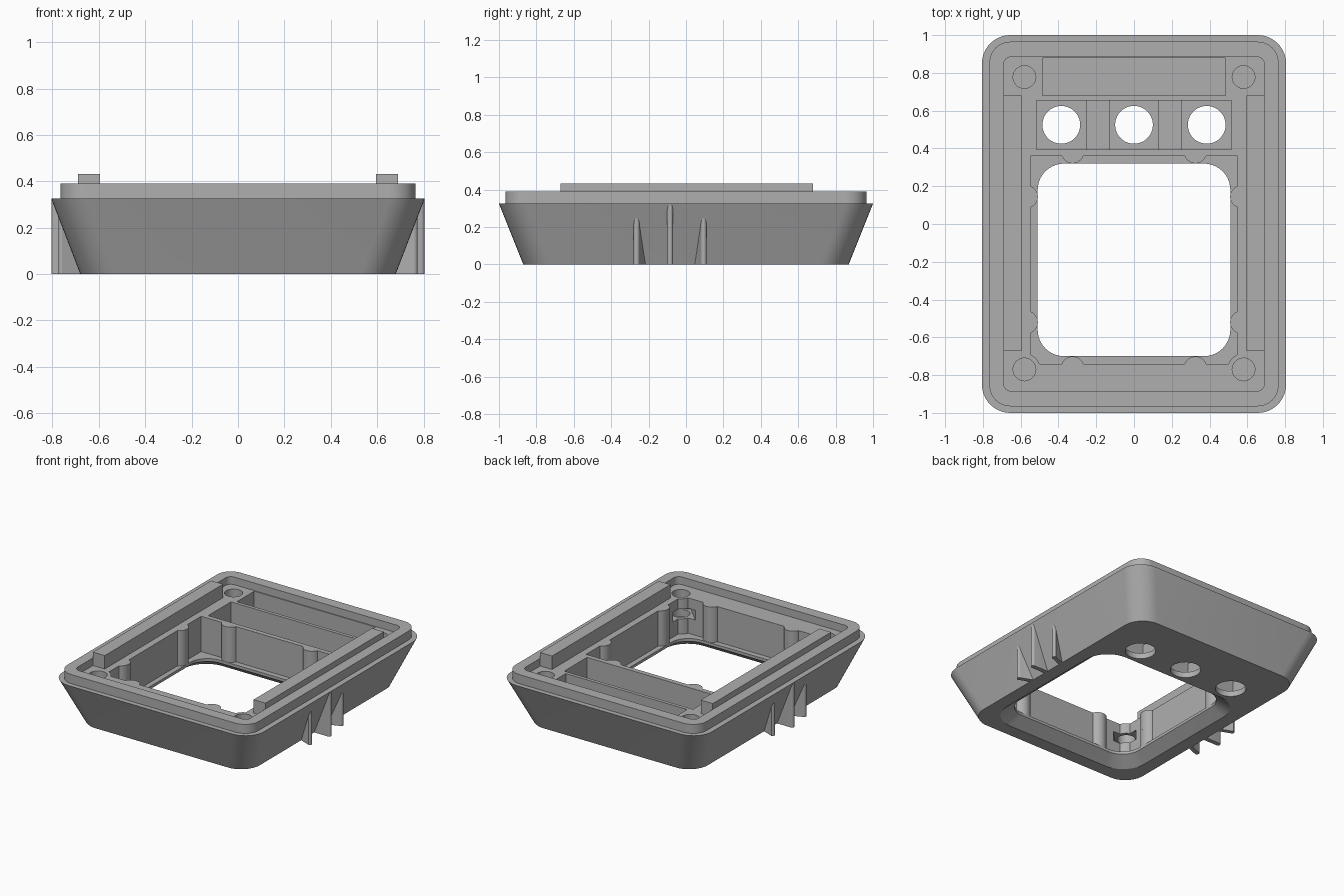
import bpy, bmesh, math
from mathutils import Vector

if "Cube" in bpy.data.objects:
    bpy.data.objects.remove(bpy.data.objects["Cube"])

grey = bpy.data.materials.new("mid grey")
grey.diffuse_color = (0.43, 0.43, 0.43, 1)
grey.use_nodes = True
grey.node_tree.nodes["Principled BSDF"].inputs["Base Color"].default_value = grey.diffuse_color


def loop(hx, hy, r, z, cy=0.0, n=10):
    """Rounded rectangle as a list of points."""
    pts = []
    for k, (sx, sy) in enumerate([(1, 1), (-1, 1), (-1, -1), (1, -1)]):
        for i in range(n + 1):
            a = math.pi / 2 * (k + i / n)
            pts.append((sx * (hx - r) + r * math.cos(a),
                        cy + sy * (hy - r) + r * math.sin(a), z))
    return pts


def loft(name, loops):
    """Closed solid through a stack of matching loops."""
    bm = bmesh.new()
    rings = [[bm.verts.new(p) for p in lp] for lp in loops]
    n = len(rings[0])
    for a, b in zip(rings, rings[1:]):
        for i in range(n):
            bm.faces.new((a[i], a[(i + 1) % n], b[(i + 1) % n], b[i]))
    bm.faces.new(rings[0][::-1])
    bm.faces.new(rings[-1])
    bmesh.ops.recalc_face_normals(bm, faces=bm.faces)
    me = bpy.data.meshes.new(name)
    bm.to_mesh(me)
    bm.free()
    me.materials.append(grey)
    ob = bpy.data.objects.new(name, me)
    bpy.context.collection.objects.link(ob)
    return ob


def box(name, x0, x1, y0, y1, z0, z1):
    return loft(name, [[(x0, y0, z), (x1, y0, z), (x1, y1, z), (x0, y1, z)] for z in (z0, z1)])


def cyl(name, x, y, r, z0, z1, n=40):
    ring = [(x + r * math.cos(2 * math.pi * i / n), y + r * math.sin(2 * math.pi * i / n))
            for i in range(n)]
    return loft(name, [[(px, py, z) for px, py in ring] for z in (z0, z1)])


def cut(ob, tool):
    """Subtract the tool from the object and discard it."""
    m = ob.modifiers.new("cut", 'BOOLEAN')
    m.operation, m.solver, m.object = 'DIFFERENCE', 'EXACT', tool
    bpy.context.view_layer.objects.active = ob
    bpy.ops.object.modifier_apply(modifier=m.name)
    bpy.data.objects.remove(tool)


def smooth(ob):
    bpy.ops.object.select_all(action='DESELECT')
    ob.select_set(True)
    bpy.context.view_layer.objects.active = ob
    bpy.ops.object.shade_smooth_by_angle(angle=math.radians(30))


FLOOR = 0.335

# Flared tray with a stepped lip and a shallow recess
body = loft("housing", [
    loop(0.68, 0.87, 0.15, 0), loop(0.805, 1.0, 0.15, 0.325),
    loop(0.765, 0.965, 0.11, 0.325), loop(0.765, 0.965, 0.11, 0.39),
    loop(0.69, 0.885, 0.04, 0.39), loop(0.69, 0.885, 0.04, FLOOR)])

# Window pocket, leaving half-round ribs and corner bosses on its walls
pocket = box("pocket_cutter", -0.547, 0.547, -0.74, 0.36, 0.08, 0.6)
for s in (-1, 1):
    for x, y in ((0.57, 0.145), (0.57, -0.52), (0.325, 0.382), (0.325, -0.762)):
        cut(pocket, cyl("rib", s * x, y, 0.061, 0, 0.7))
    cut(pocket, cyl("boss", s * 0.58, -0.77, 0.085, 0, 0.7))
cut(body, pocket)

# Window opening, chamfered underneath
cut(body, loft("opening_cutter", [
    loop(0.60, 0.60, 0.19, -0.01, -0.19), loop(0.51, 0.51, 0.14, 0.06, -0.19),
    loop(0.51, 0.51, 0.14, 0.2, -0.19)]))

# Rear pocket and button pocket
cut(body, box("rear_cutter", -0.485, 0.485, 0.68, 0.878, 0.16, 0.6))
cut(body, box("button_cutter", -0.515, 0.515, 0.395, 0.655, 0.04, 0.6))

# Button holes
for x in (-0.385, 0, 0.385):
    cut(body, cyl("button_hole", x, 0.525, 0.1, -0.1, 0.1))

# Corner screw holes, with nut slots opening into the window pocket
for s in (-1, 1):
    for y in (0.778, -0.77):
        cut(body, cyl("screw_hole", s * 0.58, y, 0.06, 0.14, 0.6))
    c, d, w = Vector((s * 0.58, -0.77)), Vector((-s, 1)).normalized(), Vector((s, 1)).normalized()
    quad = [c + d * a + w * b for a, b in ((-0.06, -0.075), (0.12, -0.075), (0.12, 0.075), (-0.06, 0.075))]
    cut(body, loft("nut_slot", [[(p.x, p.y, z) for p in quad] for z in (0.19, 0.26)]))
smooth(body)

for s, side in ((-1, "left"), (1, "right")):
    # Raised rail along the recess
    box(side + "_rail", *sorted((s * 0.595, s * 0.69)), -0.672, 0.68, FLOOR - 0.01, 0.432)
    # Divider between buttons
    box(side + "_divider", *sorted((s * 0.13, s * 0.255)), 0.39, 0.66, 0.03, 0.15)
    # Fanned side fins with rounded outer edges
    for label, root, tip, reach, top in (("front", -0.225, -0.264, 0.775, 0.25),
                                         ("middle", -0.085, -0.085, 0.805, 0.32),
                                         ("back", 0.055, 0.094, 0.775, 0.25)):
        h = 0.016
        xi = 0.66
        xe = reach - h
        plan = [(xi, root - h), (xe, tip - h)]
        plan += [(xe + h * math.cos(a), tip + h * math.sin(a))
                 for a in (math.pi * (i / 8 - 0.5) for i in range(1, 8))]
        plan += [(xe, tip + h), (xi, root + h)]
        smooth(loft(f"{side}_{label}_fin", [[(s * x, y, z) for x, y in plan] for z in (0, top)]))
